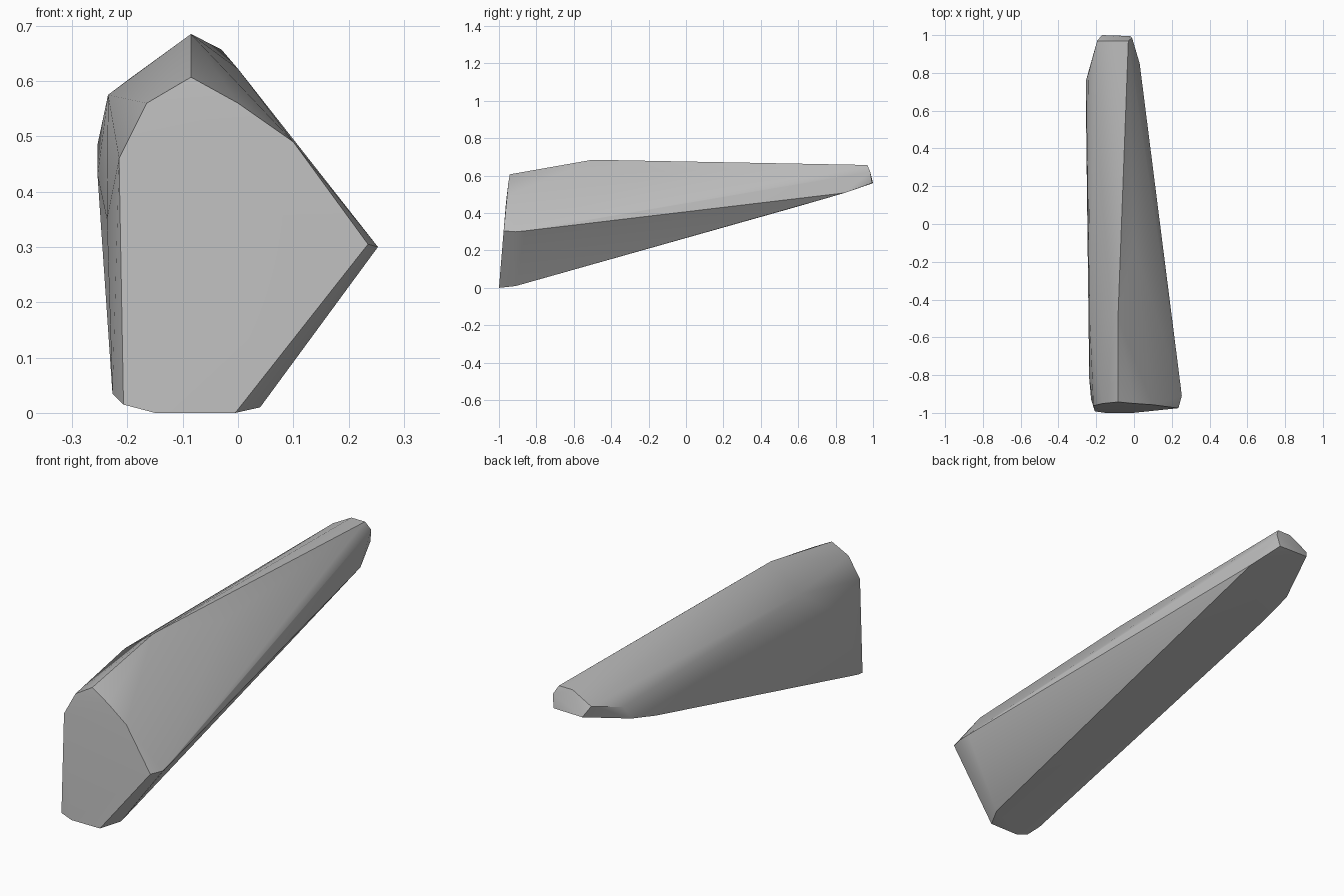
import bpy, bmesh

if "Cube" in bpy.data.objects:
    bpy.data.objects.remove(bpy.data.objects["Cube"])

# Corner points of the faceted stone, grouped by region
front_face = [(-.15, -1, 0), (-.005, -1, 0), (.235, -.975, .305), (.10, -.957, .49),
              (0, -.95, .56), (-.085, -.942, .607), (-.165, -.95, .56),
              (-.215, -.962, .46), (-.207, -.992, .015)]
front_bevel = [(.04, -.91, .01), (.253, -.91, .30), (.247, -.86, .305),
               (-.227, -.93, .035), (-.237, -.82, .35)]
crown = [(-.085, -.5, .685), (-.235, -.49, .575), (0, -.1, .622)]
left_side = [(-.254, .58, .43), (-.254, .76, .485), (-.24, .8, .55)]
tip = [(-.03, .97, .657), (-.10, .97, .657), (-.01, .985, .62), (-.17, 1, .56),
       (-.02, .995, .56), (-.195, .97, .605), (.03, .85, .508)]

# Stone body: convex shell around the corners
bm = bmesh.new()
for p in front_face + front_bevel + crown + left_side + tip:
    bm.verts.new(p)
hull = bmesh.ops.convex_hull(bm, input=bm.verts[:])
loose = [v for v in bm.verts if not v.link_faces]
bmesh.ops.delete(bm, geom=loose, context='VERTS')
bmesh.ops.recalc_face_normals(bm, faces=bm.faces[:])
mesh = bpy.data.meshes.new("stone_shard")
bm.to_mesh(mesh)
bm.free()
stone = bpy.data.objects.new("stone_shard", mesh)
bpy.context.collection.objects.link(stone)

# Plain grey colour
grey = bpy.data.materials.new("stone_grey")
grey.diffuse_color = (.5, .5, .5, 1)
grey.use_nodes = True
grey.node_tree.nodes["Principled BSDF"].inputs["Base Color"].default_value = grey.diffuse_color
mesh.materials.append(grey)

# Soft shading over shallow facets, crisp main edges
bpy.context.view_layer.objects.active = stone
stone.select_set(True)
bpy.ops.object.shade_smooth_by_angle(angle=0.52)
